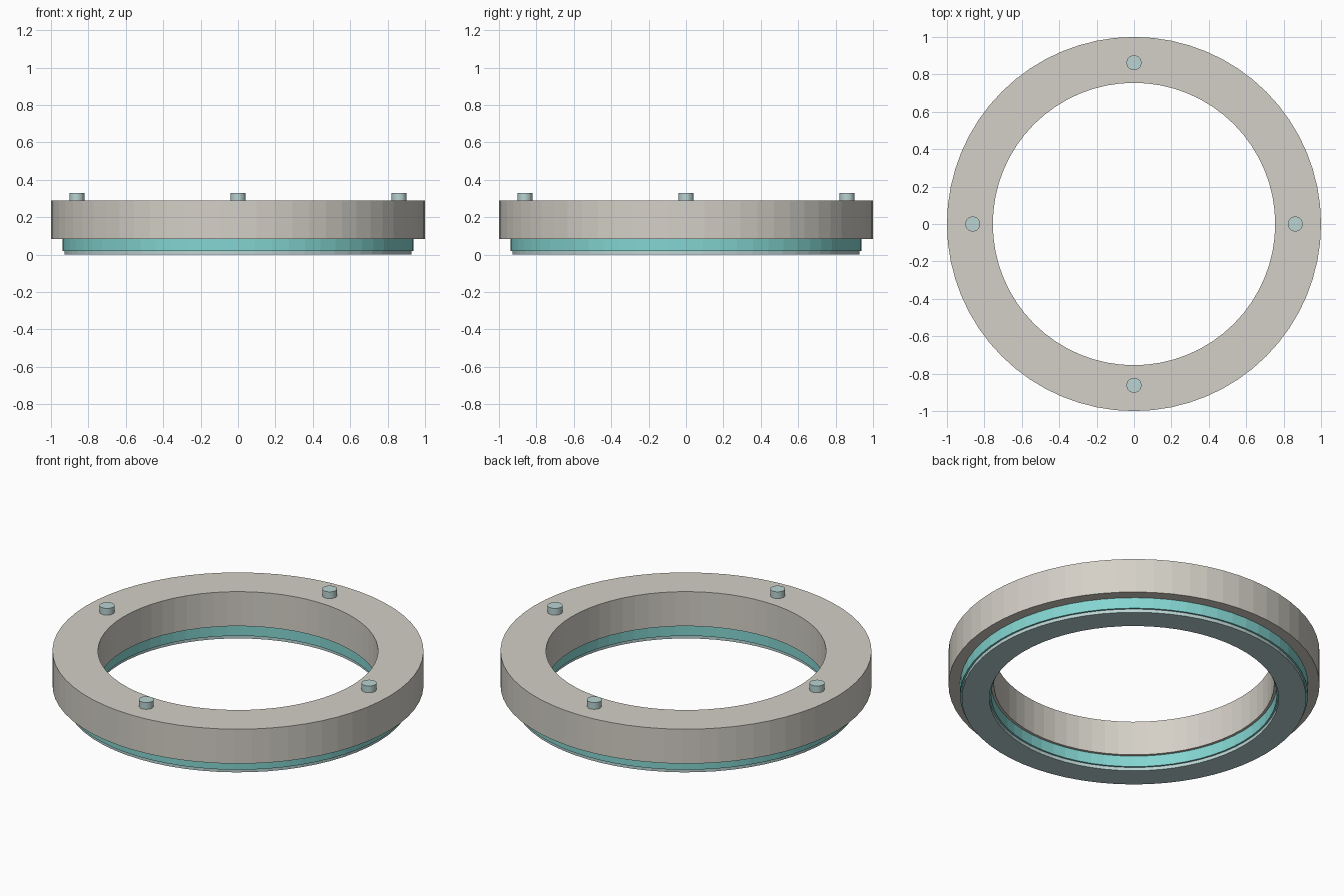
import bpy
import bmesh
from math import cos, sin, tau

cube = bpy.data.objects.get("Cube")
if cube:
    bpy.data.objects.remove(cube, do_unlink=True)

SEGMENTS = 64


def linear(c):
    c /= 255
    return c / 12.92 if c <= 0.04045 else ((c + 0.055) / 1.055) ** 2.4


def make_material(name, rgb):
    mat = bpy.data.materials.new(name)
    mat.use_nodes = True
    colour = [linear(c) for c in rgb] + [1]
    mat.diffuse_color = colour
    mat.node_tree.nodes["Principled BSDF"].inputs["Base Color"].default_value = colour
    return mat


def finish(name, bm, mat):
    bmesh.ops.recalc_face_normals(bm, faces=bm.faces)
    mesh = bpy.data.meshes.new(name)
    bm.to_mesh(mesh)
    bm.free()
    mesh.materials.append(mat)
    obj = bpy.data.objects.new(name, mesh)
    bpy.context.collection.objects.link(obj)
    return obj


def make_ring(name, inner, outer, bottom, top, mat):
    # Rectangular section swept around the vertical axis
    bm = bmesh.new()
    section = [(inner, bottom), (outer, bottom), (outer, top), (inner, top)]
    loops = []
    for i in range(SEGMENTS):
        a = tau * i / SEGMENTS
        loops.append([bm.verts.new((r * cos(a), r * sin(a), z)) for r, z in section])
    for i, here in enumerate(loops):
        after = loops[(i + 1) % SEGMENTS]
        for j in range(len(section)):
            k = (j + 1) % len(section)
            bm.faces.new((here[j], after[j], after[k], here[k]))
    return finish(name, bm, mat)


def make_pin(name, x, y, radius, bottom, top, mat):
    bm = bmesh.new()
    bmesh.ops.create_cone(bm, cap_ends=True, segments=24, radius1=radius,
                          radius2=radius, depth=top - bottom)
    obj = finish(name, bm, mat)
    obj.location = (x, y, (top + bottom) / 2)
    return obj


stone = make_material("warm grey", (212, 208, 199))
teal = make_material("light teal", (132, 213, 209))
pale = make_material("pale blue grey", (186, 211, 210))

# Stacked rings, bottom to top
make_ring("base_gasket", 0.78, 0.928, 0, 0.02, pale)
make_ring("light_ring", 0.77, 0.938, 0.02, 0.085, teal)
make_ring("main_ring", 0.755, 1, 0.085, 0.29, stone)

# Four mounting pins on the top face
for i, side in enumerate(("left", "back", "right", "front")):
    a = tau * i / 4
    make_pin(side + "_pin", 0.862 * cos(a), 0.862 * sin(a), 0.04, 0.28, 0.33, pale)
